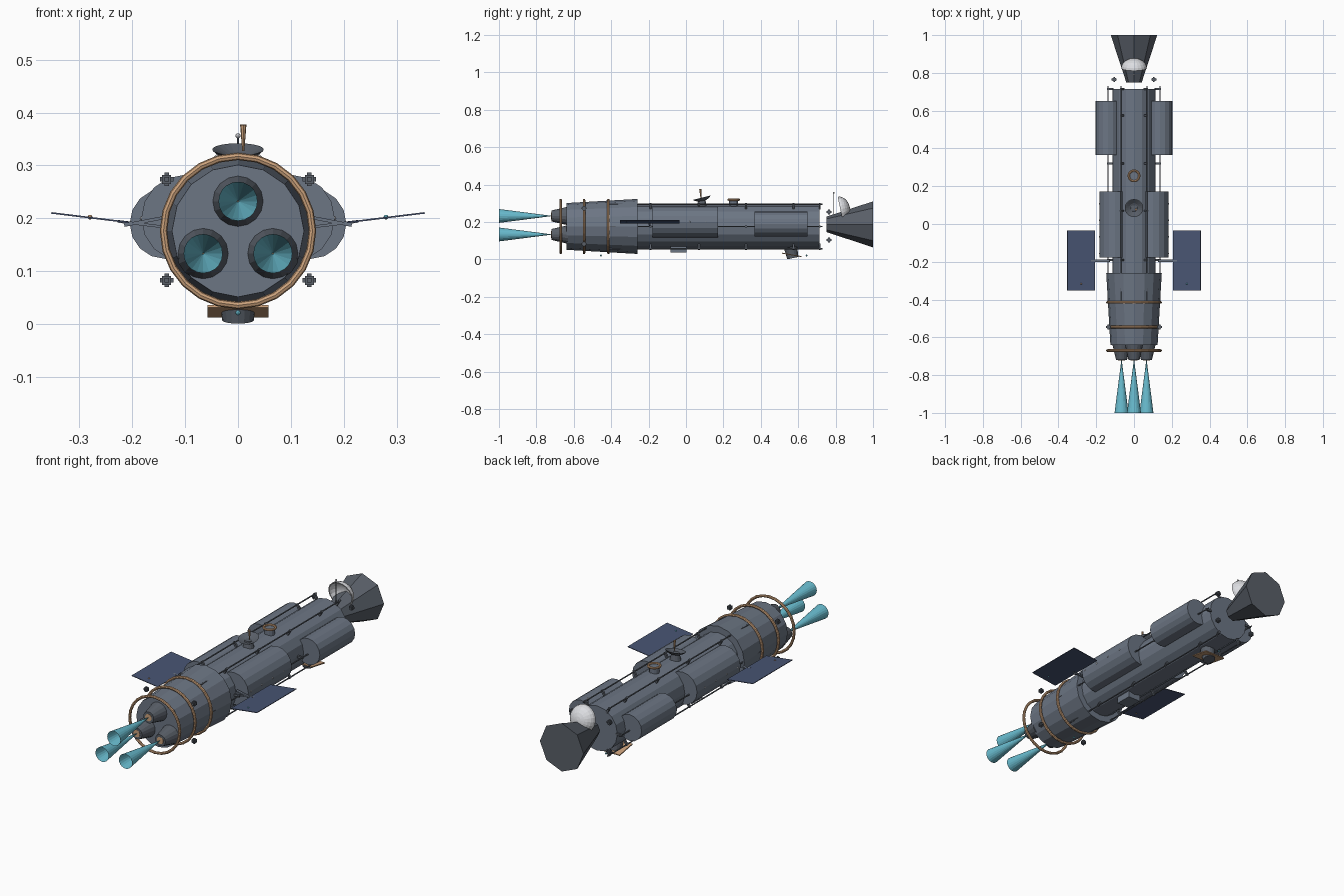
import bpy, bmesh
from math import radians, cos, sin, pi
from mathutils import Matrix, Vector

if "Cube" in bpy.data.objects:
    bpy.data.objects.remove(bpy.data.objects["Cube"])


def material(name, r, g, b):
    m = bpy.data.materials.new(name)
    m.use_nodes = True
    m.diffuse_color = (r, g, b, 1)
    m.node_tree.nodes["Principled BSDF"].inputs["Base Color"].default_value = (r, g, b, 1)
    return m


HULL = material("hull grey", .15, .18, .23)
DARK = material("dark grey", .10, .115, .14)
TAN = material("copper tan", .60, .36, .20)
CYAN = material("exhaust cyan", .14, .50, .62)
NAVY = material("panel navy", .065, .09, .17)
WHITE = material("dish white", .72, .73, .76)

AXIS = .176  # height of the centre line
ALONG_Y = Matrix.Rotation(-pi / 2, 4, 'X')


def finish(name, bm, mat, matrix=Matrix()):
    bm.transform(matrix)
    me = bpy.data.meshes.new(name)
    bm.to_mesh(me)
    bm.free()
    me.materials.append(mat)
    ob = bpy.data.objects.new(name, me)
    bpy.context.collection.objects.link(ob)
    return ob


def tube(name, mat, x, z, y0, y1, r0, r1=None, sides=16, caps=True):
    """Cylinder or cone running along y."""
    bm = bmesh.new()
    bmesh.ops.create_cone(bm, cap_ends=caps, segments=sides, radius1=r0,
                          radius2=r0 if r1 is None else r1, depth=y1 - y0)
    return finish(name, bm, mat, Matrix.Translation((x, (y0 + y1) / 2, z)) @ ALONG_Y)


def post(name, mat, loc, r0, r1, height, sides=12, tilt=0):
    """Cylinder or cone standing on z, tilted about x."""
    bm = bmesh.new()
    bmesh.ops.create_cone(bm, cap_ends=True, segments=sides, radius1=r0, radius2=r1, depth=height)
    return finish(name, bm, mat, Matrix.Translation(loc) @ Matrix.Rotation(radians(tilt), 4, 'X'))


def box(name, mat, loc, size, axis='X', angle=0):
    bm = bmesh.new()
    bmesh.ops.create_cube(bm, size=1)
    return finish(name, bm, mat, Matrix.Translation(loc)
                  @ Matrix.Rotation(radians(angle), 4, axis) @ Matrix.Diagonal((*size, 1)))


def ball(name, mat, loc, r):
    bm = bmesh.new()
    bmesh.ops.create_uvsphere(bm, u_segments=8, v_segments=6, radius=r)
    return finish(name, bm, mat, Matrix.Translation(loc))


def lathe(name, mat, profile, matrix, steps=20, closed=False):
    """Spin (radius, height) points around z."""
    bm = bmesh.new()
    vs = [bm.verts.new((r, 0, h)) for r, h in profile]
    es = [bm.edges.new(p) for p in zip(vs, vs[1:] + vs[:1] if closed else vs[1:])]
    bmesh.ops.spin(bm, geom=vs + es, cent=(0, 0, 0), axis=(0, 0, 1), angle=2 * pi, steps=steps)
    bmesh.ops.remove_doubles(bm, verts=bm.verts, dist=.0001)
    bmesh.ops.recalc_face_normals(bm, faces=bm.faces)
    return finish(name, bm, mat, matrix)


def ring(name, mat, major, minor, matrix):
    circle = [(major + minor * cos(a * pi / 4), minor * sin(a * pi / 4)) for a in range(8)]
    return lathe(name, mat, circle, matrix, 24, True)


# Main hull, engine section and nose bell
tube("main_hull", HULL, 0, AXIS, -.30, .715, .114)
tube("engine_section", HULL, 0, AXIS, -.64, -.26, .125, .147)
tube("nose_bell", DARK, 0, .187, .75, 1, .041, .123, sides=8)

# Hoops around the engine section
for y in (-.67, -.545, -.415):
    ring("engine_hoop", TAN, .141, .007, Matrix.Translation((0, y, AXIS)) @ ALONG_Y)

# Nozzles and exhaust plumes
for x, z in ((0, .232), (-.066, .133), (.066, .133)):
    tube("nozzle", DARK, x, z, -.72, -.63, .029, .050)
    tube("nozzle_throat", TAN, x, z, -.722, -.715, .018)
    tube("exhaust_plume", CYAN, x, z, -1, -.72, .037, .001, sides=20, caps=False)

# Rails around the hull, with standoffs
for i in range(6):
    a = i * pi / 3
    d = Vector((cos(a), 0, sin(a)))
    rail = Vector((0, 0, AXIS)) + d * .137
    tube("rail", DARK, rail.x, rail.z, -.42, .73, .0035, sides=6)
    for y in (-.19, .07, .32, .575, .715):
        c = Vector((0, y, AXIS)) + d * .125
        box("rail_standoff", DARK, c, (.034, .01, .01), 'Y', -i * 60)

for s in (-1, 1):
    # Side tanks
    tube("forward_tank", HULL, s * .138, .190, .366, .65, .067)
    tube("rear_tank", HULL, s * .101, .200, -.178, .172, .082)
    for i in range(4):
        ball("tank_light", WHITE, (s * .182, .107 - i * .0875, .2), .004)
    # Solar panels
    box("solar_panel", NAVY, (s * .280, -.193, .201), (.148, .318, .003), 'Y', -s * 7)
    box("panel_spar", HULL, (s * .178, -.195, .188), (.10, .008, .005), 'Y', -s * 7)
    box("panel_strut", HULL, (s * .172, -.195, .195), (.088, .012, .006), 'Y', s * 11)
    ball("panel_light", CYAN if s > 0 else TAN, (s * .280, -.317, .202), .0045)
    # Manoeuvring thrusters
    for x, y, dz in ((.135, -.545, .0955), (.105, .765, .075)):
        for up in (-1, 1):
            c = (s * x, y, AXIS + .002 + up * dz)
            box("thruster_block", DARK, c, (.017, .017, .017))
            for size in ((.026, .009, .009), (.009, .026, .009), (.009, .009, .026)):
                box("thruster_jet", DARK, c, size)

# Upper dish with feed horn
post("dish_mount", DARK, (0, .085, .30), .028, .018, .04)
bowl = [(.001, -.018), (.025, -.014), (.040, -.006), (.049, .002), (.046, .002), (.024, -.009), (.001, -.013)]
lathe("upper_dish", DARK, bowl, Matrix.Translation((0, .085, .328)) @ Matrix.Rotation(radians(14), 4, 'X'))
post("feed_horn", TAN, (.010, .078, .352), .002, .006, .05, 8, 4)

# Docking hatch
post("hatch_neck", HULL, (0, .255, .30), .024, .024, .034)
ring("hatch_rim", TAN, .028, .006, Matrix.Translation((0, .255, .319)))

# White nose dish, open towards the front, and mast
arc = [(max(.001, .068 * sin(t * pi / 12)), .052 * cos(t * pi / 12)) for t in range(7)]
rim = [(max(.001, .063 * sin(t * pi / 12)), .047 * cos(t * pi / 12)) for t in range(6, -1, -1)]
lathe("nose_dish", WHITE, arc + rim, Matrix.Translation((0, .825, .268))
      @ Matrix.Rotation(radians(12), 4, 'X') @ ALONG_Y)
post("nose_mast", DARK, (0, .79, .29), .0025, .0025, .13, 6)
ball("mast_tip", WHITE, (0, .79, .356), .005)

# Belly sensor pod and equipment box
post("sensor_pod", DARK, (0, .565, .036), .030, .036, .060, 16, 12)
box("sensor_wings", TAN, (0, .565, .024), (.116, .105, .005), 'X', -10)
box("belly_box", HULL, (0, -.04, .054), (.07, .085, .036))
for y in (-.455, .645):
    ball("belly_light", CYAN, (0, y, .021), .005)
